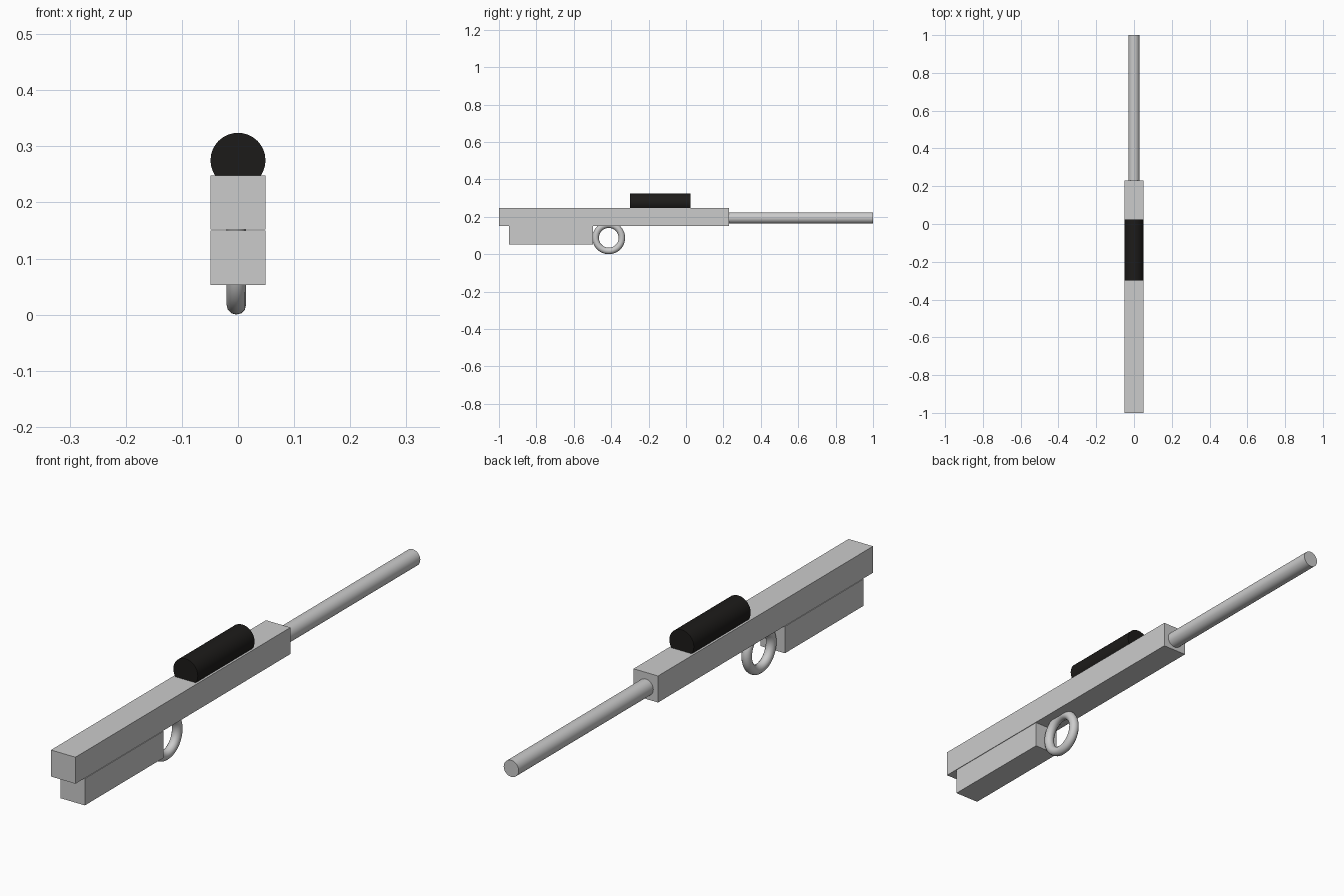
import bpy
import math

if "Cube" in bpy.data.objects:
    bpy.data.objects.remove(bpy.data.objects["Cube"])


def box(name, x, y, z):
    """Box from (min, max) ranges on each axis."""
    bpy.ops.mesh.primitive_cube_add(size=1, location=[(a + b) / 2 for a, b in (x, y, z)])
    ob = bpy.context.object
    ob.name = name
    ob.scale = [b - a for a, b in (x, y, z)]
    bpy.ops.object.transform_apply(location=False, rotation=False, scale=True)
    return ob


def rod(name, radius, y, z):
    """Cylinder along y."""
    bpy.ops.mesh.primitive_cylinder_add(
        vertices=32, radius=radius, depth=y[1] - y[0],
        location=(0, (y[0] + y[1]) / 2, z), rotation=(math.pi / 2, 0, 0))
    ob = bpy.context.object
    ob.name = name
    bpy.ops.object.shade_smooth_by_angle(angle=math.radians(30))
    return ob


# Main body and the lower block just beneath it
box("body", (-0.049, 0.049), (-1.0, 0.23), (0.152, 0.248))
box("lower_block", (-0.049, 0.049), (-0.946, -0.496), (0.053, 0.150))

# Long front tube
rod("barrel", 0.03, (0.22, 1.0), 0.194)

# Dark tube sunk into the top of the body
scope = rod("scope", 0.049, (-0.30, 0.025), 0.275)
black = bpy.data.materials.new("black")
black.diffuse_color = (0.012, 0.011, 0.01, 1)
black.use_nodes = True
black.node_tree.nodes["Principled BSDF"].inputs["Base Color"].default_value = black.diffuse_color
scope.data.materials.append(black)

# Ring under the body
bpy.ops.mesh.primitive_torus_add(
    major_segments=48, minor_segments=12, major_radius=0.07, minor_radius=0.0175,
    location=(-0.003, -0.413, 0.0875), rotation=(0, math.pi / 2, 0))
bpy.context.object.name = "trigger_ring"
bpy.ops.object.shade_smooth_by_angle(angle=math.radians(35))
